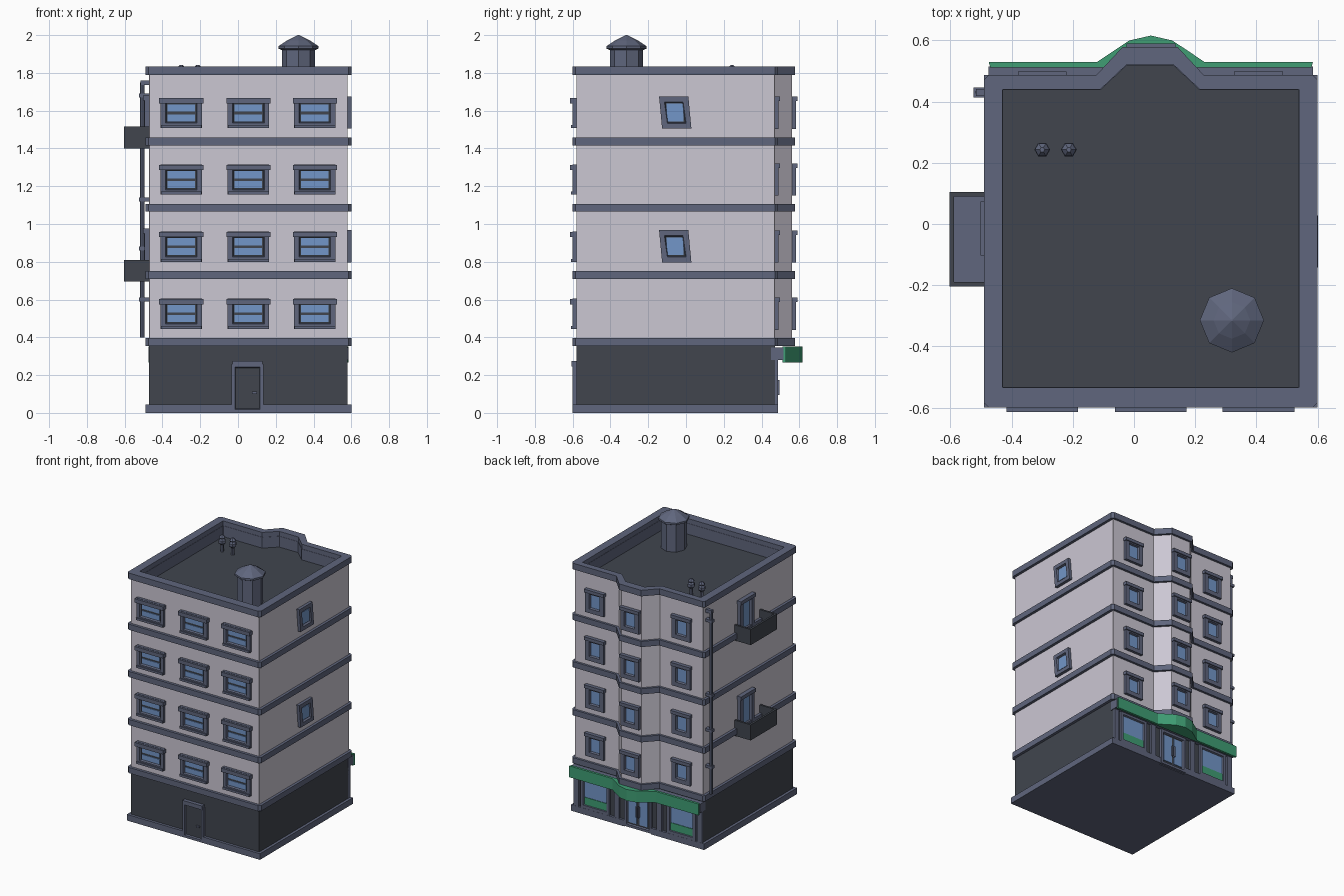
import bpy, bmesh, math
from mathutils import Matrix, Vector

if "Cube" in bpy.data.objects:
    bpy.data.objects.remove(bpy.data.objects["Cube"])


def material(name, r, g, b):
    m = bpy.data.materials.new(name)
    m.use_nodes = True
    m.diffuse_color = (r, g, b, 1)
    bsdf = next(n for n in m.node_tree.nodes if n.type == 'BSDF_PRINCIPLED')
    bsdf.inputs["Base Color"].default_value = (r, g, b, 1)
    return m


WALL, TRIM, DARK, GLASS, GREEN = range(5)
MATS = [material("pale_plaster", .60, .57, .65), material("grey_trim", .115, .133, .205),
        material("dark_slate", .052, .06, .076), material("blue_glass", .17, .305, .58),
        material("shop_green", .05, .34, .175)]


def finish(name, bm, where=None):
    bmesh.ops.recalc_face_normals(bm, faces=bm.faces)
    if where:
        bm.transform(where)
    me = bpy.data.meshes.new(name)
    for m in MATS:
        me.materials.append(m)
    bm.to_mesh(me)
    bm.free()
    ob = bpy.data.objects.new(name, me)
    bpy.context.collection.objects.link(ob)
    return ob


def loft(bm, loops, mat, cap_mat=None, start=True):
    """Skin a series of equal-length point loops; the last cap may differ in colour."""
    rows = [[bm.verts.new(p) for p in lp] for lp in loops]
    n = len(rows[0])
    for a, b in zip(rows, rows[1:]):
        for i in range(n):
            j = (i + 1) % n
            bm.faces.new((a[i], a[j], b[j], b[i])).material_index = mat
    if start:
        bm.faces.new(rows[0]).material_index = mat
    bm.faces.new(rows[-1]).material_index = mat if cap_mat is None else cap_mat


def prism(name, pts, z0, z1, mat):
    bm = bmesh.new()
    loft(bm, [[(x, y, z) for x, y in pts] for z in (z0, z1)], mat)
    return finish(name, bm)


def ring(name, outer, inner, z0, z1, mat):
    bm = bmesh.new()
    rows = [[bm.verts.new((x, y, z)) for x, y in pts]
            for pts, z in ((outer, z0), (outer, z1), (inner, z1), (inner, z0))]
    n = len(outer)
    for k in range(4):
        a, b = rows[k], rows[(k + 1) % 4]
        for i in range(n):
            j = (i + 1) % n
            bm.faces.new((a[i], a[j], b[j], b[i])).material_index = mat
    return finish(name, bm)


def add_box(bm, x0, x1, y0, y1, z0, z1, mat):
    loft(bm, [[(x0, y0, z), (x1, y0, z), (x1, y1, z), (x0, y1, z)] for z in (z0, z1)], mat)


def box(name, *dims):
    bm = bmesh.new()
    add_box(bm, *dims)
    return finish(name, bm)


def turned(name, x, y, profile, sides, mat):
    bm = bmesh.new()
    loft(bm, [[(x + r * math.cos(math.tau * i / sides), y + r * math.sin(math.tau * i / sides), z)
               for i in range(sides)] for r, z in profile], mat)
    return finish(name, bm)


def opening(name, at, turn, w, h, fill, rim=.03, depth=.02, sunk=.006, skew=0, extras=()):
    """Framed opening on a wall; local -y points outward. Extras: boxes in local space."""
    def rect(a, b, out):
        return [(s * a / 2 - skew * t, -out, t * b / 2)
                for s, t in ((-1, -1), (1, -1), (1, 1), (-1, 1))]
    bm = bmesh.new()
    w2, h2 = w - 2 * rim, h - 2 * rim
    loft(bm, [rect(w, h, 0), rect(w, h, depth), rect(w2, h2, depth),
              rect(w2 - .01, h2 - .01, sunk)], TRIM, fill, start=False)
    for e in extras:
        add_box(bm, *e)
    return finish(name, bm, Matrix.Translation(Vector(at)) @ Matrix.Rotation(math.radians(turn), 4, 'Z'))


def outline(x0, x1, y0, y1, yb, c=.001, k=0):
    """Plan of the building with a bay on the back; c chamfers corners, k widens the bay."""
    return [(x0 + c, y0), (x1 - c, y0), (x1, y0 + c), (x1, y1 - c), (x1 - c, y1),
            (.22 + k, y1), (.135 + k, yb), (-.03 - k, yb), (-.115 - k, y1),
            (x0 + c, y1), (x0, y1 - c), (x0, y0 + c)]


WALL_PLAN = outline(-.47, .58, -.58, .47, .562)
TRIM_PLAN = outline(-.49, .6, -.6, .487, .578, c=.015, k=.008)
INNER_PLAN = outline(-.43, .54, -.535, .44, .52, k=-.005)

# Ground floor, with a plinth broken at both doors
box("ground_floor", -.47, .58, -.58, .47, .005, .36, DARK)
prism("plinth", [(-.49, -.6), (-.02, -.6), (-.02, -.579), (.125, -.579), (.125, -.6), (.6, -.6),
                 (.6, .487), (.165, .487), (.165, .469), (-.055, .469), (-.055, .487),
                 (-.49, .487)], 0, .045, TRIM)

# Upper walls, storey bands, roof and parapet
ROOF = 1.72
prism("upper_walls", WALL_PLAN, .36, ROOF - .002, WALL)
for i, z in enumerate((.355, .71, 1.065, 1.415)):
    prism(f"storey_band_{i}", TRIM_PLAN, z, z + .042, TRIM)
prism("roof_deck", INNER_PLAN, ROOF - .01, ROOF, DARK)
ring("parapet_wall", WALL_PLAN, INNER_PLAN, ROOF - .01, 1.795, WALL)
ring("parapet_lining", INNER_PLAN, outline(-.428, .538, -.533, .438, .518, k=-.006),
     ROOF - .01, 1.8, TRIM)
ring("parapet_cap", TRIM_PLAN, INNER_PLAN, 1.79, 1.835, TRIM)

# Windows on the front and back of each storey
COLUMNS = (-.3, .055, .407)
for row, z in enumerate((.525, .88, 1.235, 1.588)):
    for col, x in enumerate(COLUMNS):
        panes = [(-.073, .073, -.012, -.004, s - .019, s + .019, GLASS) for s in (-.026, .026)]
        lip = (-.117, .117, -.035, 0, .05, .078, TRIM)
        sill = (-.108, .108, -.028, 0, -.08, -.064, TRIM)
        opening(f"front_window_{row}_{col}", (x, -.58, z), 0, .22, .16, DARK, .026,
                extras=panes + [lip, sill])
        y = .562 if col == 1 else .47
        opening(f"back_window_{row}_{col}", (x, y, z), 180, .15, .17, GLASS, .032,
                extras=[(-.08, .08, -.028, 0, .062, .086, TRIM)])

# Slanted windows on the left wall
for i, z in enumerate((.882, 1.59)):
    opening(f"side_window_{i}", (.58, -.057, z), 90, .155, .17, DARK, .028, .022, skew=.008,
            extras=[(-.045, .045, -.013, 0, -.047, .047, GLASS)])

# Balconies with glazed doors on the right wall
for i, z in enumerate((.695, 1.4)):
    opening(f"balcony_door_{i}", (-.47, -.015, z + .145), -90, .165, .27, GLASS, .032, .024,
            extras=[(-.088, .088, -.032, 0, .11, .136, TRIM)])
    box(f"balcony_floor_{i}", -.59, -.47, -.19, .09, z + .002, z + .02, TRIM)
    bm = bmesh.new()
    add_box(bm, -.603, -.588, -.205, .105, z, z + .115, DARK)
    for y in (-.205, .09):
        add_box(bm, -.588, -.47, y, y + .015, z, z + .115, DARK)
    finish(f"balcony_rail_{i}", bm)

# Front entrance with hood and handle
opening("front_door", (.05, -.58, .13), 0, .17, .26, DARK, .018, .02, .005,
        extras=[(-.068, .068, -.008, 0, -.129, .11, DARK),
                (.025, .05, -.02, 0, -.03, -.018, TRIM),
                (-.08, .08, -.027, 0, .115, .145, TRIM)])

# Shop front: display windows, double door, pilasters
for i, x in enumerate((COLUMNS[0], COLUMNS[2])):
    opening(f"shop_window_{i}", (x, .47, .165), 180, .235, .24, GLASS, .022, .016, .005,
            extras=[(-.09, .09, -.009, 0, -.095, -.04, GREEN)])
leaves = [(s * .045 - .034, s * .045 + .034, -.012, 0, -.1, .1, GLASS) for s in (-1, 1)]
handles = [(s * .01 - .004, s * .01 + .004, -.024, 0, -.045, .035, TRIM) for s in (-1, 1)]
opening("shop_door", (.055, .47, .14), 180, .22, .27, DARK, .018, .018, .006,
        extras=leaves + handles)
for i, x in enumerate((-.45, -.12, .23, .56)):
    box(f"pilaster_{i}", x - .02, x + .02, .46, .486, .04, .29, TRIM)

# Shop sign with a curved bay, on a grey backing
box("sign_backing", -.475, .585, .45, .515, .28, .345, TRIM)
bay = [(.23, .53), (.175, .567), (.125, .6), (.055, .616), (-.015, .6), (-.065, .567), (-.12, .53)]
prism("shop_sign", [(-.47, .512), (.58, .512), (.585, .53)] + bay + [(-.475, .53)],
      .268, .352, GREEN)

# Drainpipe with brackets
turned("drainpipe", -.507, .43, [(.012, .4), (.012, 1.75)], 8, TRIM)
box("drainpipe_elbow", -.517, -.465, .418, .442, 1.735, 1.76, TRIM)
for i, z in enumerate((.6, .87, 1.13, 1.68)):
    box(f"drainpipe_bracket_{i}", -.525, -.465, .414, .446, z - .01, z + .01, TRIM)

# Roof tank and vents
turned("roof_tank", .32, -.315, [(.088, ROOF), (.088, 1.92), (.105, 1.928), (.105, 1.942),
                                 (.06, 1.972), (.003, 2)], 8, TRIM)
for i, x in enumerate((-.3, -.213)):
    turned(f"roof_vent_{i}", x, .243, [(.012, ROOF), (.012, 1.77), (.026, 1.785), (.026, 1.805),
                                       (.014, 1.815), (.024, 1.825), (.008, 1.842)], 6, TRIM)
